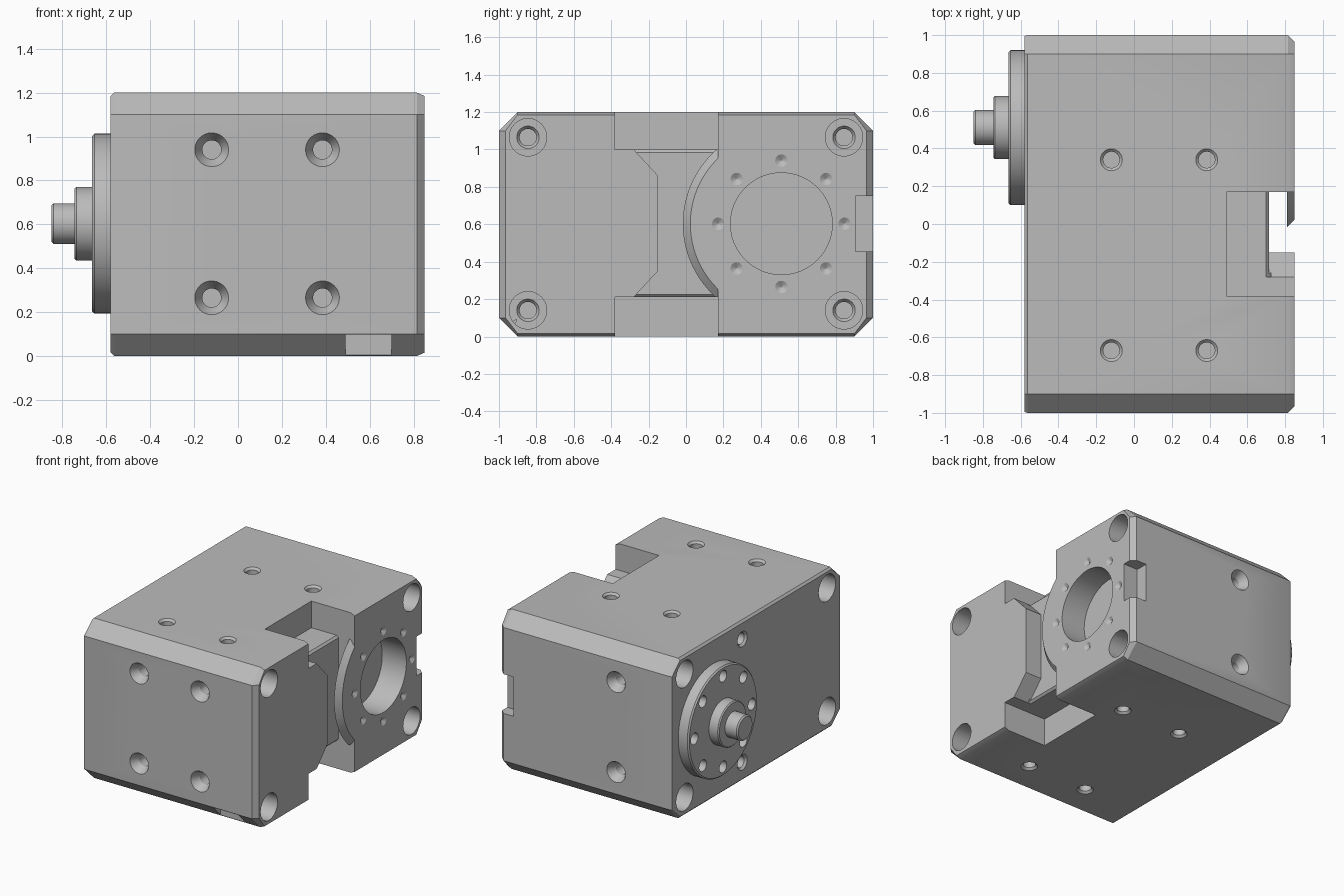
import bpy, bmesh
from math import cos, sin, pi, radians
from mathutils import Vector

cube = bpy.data.objects.get("Cube")
if cube:
    bpy.data.objects.remove(cube, do_unlink=True)

grey = bpy.data.materials.new("machined grey")
grey.use_nodes = True
colour = (0.5, 0.5, 0.5, 1)
grey.diffuse_color = colour
grey.node_tree.nodes["Principled BSDF"].inputs["Base Color"].default_value = colour


def loft(bm, rings):
    """Skin a list of equal rings of points and cap both ends."""
    rows = [[bm.verts.new(p) for p in ring] for ring in rings]
    n = len(rows[0])
    for a, b in zip(rows, rows[1:]):
        for i in range(n):
            bm.faces.new((a[i], a[(i + 1) % n], b[(i + 1) % n], b[i]))
    bm.faces.new(rows[0][::-1])
    bm.faces.new(rows[-1])


def turn(bm, start, direction, profile, sides=48):
    """Turned solid: profile is (distance along direction, radius)."""
    rot = Vector((0, 0, 1)).rotation_difference(Vector(direction))
    loft(bm, [[Vector(start) + rot @ Vector((r * cos(2 * pi * i / sides), r * sin(2 * pi * i / sides), t))
               for i in range(sides)] for t, r in profile])


def box(bm, x, y, z):
    loft(bm, [[(h, y[0], z[0]), (h, y[1], z[0]), (h, y[1], z[1]), (h, y[0], z[1])] for h in x])


def finish(bm, name):
    bmesh.ops.recalc_face_normals(bm, faces=bm.faces[:])
    mesh = bpy.data.meshes.new(name)
    bm.to_mesh(mesh)
    bm.free()
    mesh.materials.append(grey)
    ob = bpy.data.objects.new(name, mesh)
    bpy.context.collection.objects.link(ob)
    return ob


def cut(target, cutter):
    mod = target.modifiers.new("cut", "BOOLEAN")
    mod.operation = "DIFFERENCE"
    mod.solver = "EXACT"
    mod.object = cutter
    bpy.context.view_layer.objects.active = target
    bpy.ops.object.modifier_apply(modifier=mod.name)
    bpy.data.objects.remove(cutter, do_unlink=True)


def cut_box(target, x, y, z):
    bm = bmesh.new()
    box(bm, x, y, z)
    cut(target, finish(bm, "box_cutter"))


MID, AXIS = 0.603, 0.51
LEFT, RIGHT = -0.58, 0.85


# Housing: long block with chamfered corners and eased end faces
def section(x, iy, iz, c=0.1):
    y, z = 1 - iy, 0.6 - iz
    pts = [(y, 0.6 - c), (1 - c, z), (c - 1, z), (-y, 0.6 - c),
           (-y, c - 0.6), (c - 1, -z), (1 - c, -z), (y, c - 0.6)]
    return [(x, a, b + 0.6) for a, b in pts]


bm = bmesh.new()
loft(bm, [section(LEFT, 0.005, 0.015), section(-0.565, 0, 0),
          section(0.815, 0, 0), section(RIGHT, 0.035, 0.015)])
housing = finish(bm, "housing")

# Upper and lower slots, corner notches
SLOT = (-0.38, 0.17)
cut_box(housing, (0.49, 1), SLOT, (1.0, 1.4))
cut_box(housing, (0.49, 1), SLOT, (-0.2, 0.21))
cut_box(housing, (0.73, 1), (0.905, 1.2), (0.455, 0.75))
cut_box(housing, (0.49, 0.7), (-1.2, -0.905), (-0.2, 0.097))

# Middle recess with an angled nose, leaving the round bevelled lip standing
outline = [(-0.28, 1.1), (-0.28, 1.0), (-0.15, 0.86), (-0.15, 0.35), (-0.28, 0.21),
           (-0.28, 0.1), (0.17, 0.1), (0.17, 1.1)]
bm = bmesh.new()
loft(bm, [[(x, y, z) for y, z in outline] for x in (0.715, 1)])
recess = finish(bm, "recess_cutter")
bm = bmesh.new()
turn(bm, (0, AXIS, MID), (1, 0, 0), [(0.81, 0.527), (RIGHT, 0.487), (1.1, 0.487)], 96)
cut(recess, finish(bm, "lip_keeper"))
cut(housing, recess)

# Eased edges of the recess floor
for z, s in ((1.0, 1), (0.21, -1)):
    bm = bmesh.new()
    tri = [(0.70, z), (0.725, z - 0.025 * s), (0.725, z + 0.02 * s), (0.70, z + 0.02 * s)]
    loft(bm, [[(a, y, b) for a, b in tri] for y in (-0.28, 0.17)])
    cut(housing, finish(bm, "edge_cutter"))

# All drilled holes
bm = bmesh.new()
tapped = [(-0.02, 0.058), (0, 0.058), (0.015, 0.043), (0.18, 0.043)]
sunk = [(-0.02, 0.077), (0, 0.077), (0.06, 0.043), (0.2, 0.043)]
corner = [(-0.02, 0.1), (0.15, 0.1), (0.15, 0.06), (0.17, 0.045), (0.3, 0.045)]
for x in (-0.12, 0.385):
    for y in (0.34, -0.67):
        turn(bm, (x, y, 1.2), (0, 0, -1), tapped)
        turn(bm, (x, y, 0), (0, 0, 1), tapped)
    for z in (0.94, 0.265):
        turn(bm, (x, -1, z), (0, 1, 0), sunk)
        if x < 0:
            turn(bm, (x, 1, z), (0, -1, 0), sunk)
for z in (1.065, 0.14):
    for y in (-0.845, 0.845):
        turn(bm, (RIGHT, y, z), (-1, 0, 0), corner)
        turn(bm, (LEFT, y, z), (1, 0, 0), corner)
    turn(bm, (LEFT, 0.16, z), (1, 0, 0), tapped)
# Bore and its ring of centre marks
turn(bm, (RIGHT, AXIS, MID), (-1, 0, 0), [(-0.02, 0.272), (0.2, 0.272)], 96)
for i in range(8):
    a = i * pi / 4
    turn(bm, (RIGHT, AXIS + 0.338 * cos(a), MID + 0.338 * sin(a)), (-1, 0, 0),
         [(-0.01, 0.033), (0, 0.033), (0.02, 0.002)], 24)
cut(housing, finish(bm, "drill_cutter"))


# Flange, collar and shaft on the drive side
def stepped(name, base, tip, r, ease):
    bm = bmesh.new()
    length = base - tip
    turn(bm, (base, AXIS, MID), (-1, 0, 0),
         [(-0.01, r), (length - ease, r), (length, r - ease)], 96)
    return finish(bm, name)


flange = stepped("flange", LEFT, -0.665, 0.41, 0.01)
collar = stepped("collar", -0.665, -0.745, 0.167, 0.008)
shaft = stepped("shaft", -0.745, -0.85, 0.093, 0.01)

bm = bmesh.new()
for i in range(8):
    a = i * pi / 4
    turn(bm, (-0.665, AXIS + 0.34 * cos(a), MID + 0.34 * sin(a)), (1, 0, 0),
         [(-0.02, 0.043), (0.07, 0.043)], 32)
cut(flange, finish(bm, "flange_drill"))

for ob in (housing, flange, collar, shaft):
    bpy.ops.object.select_all(action="DESELECT")
    ob.select_set(True)
    bpy.context.view_layer.objects.active = ob
    bpy.ops.object.shade_smooth_by_angle(angle=radians(25))
